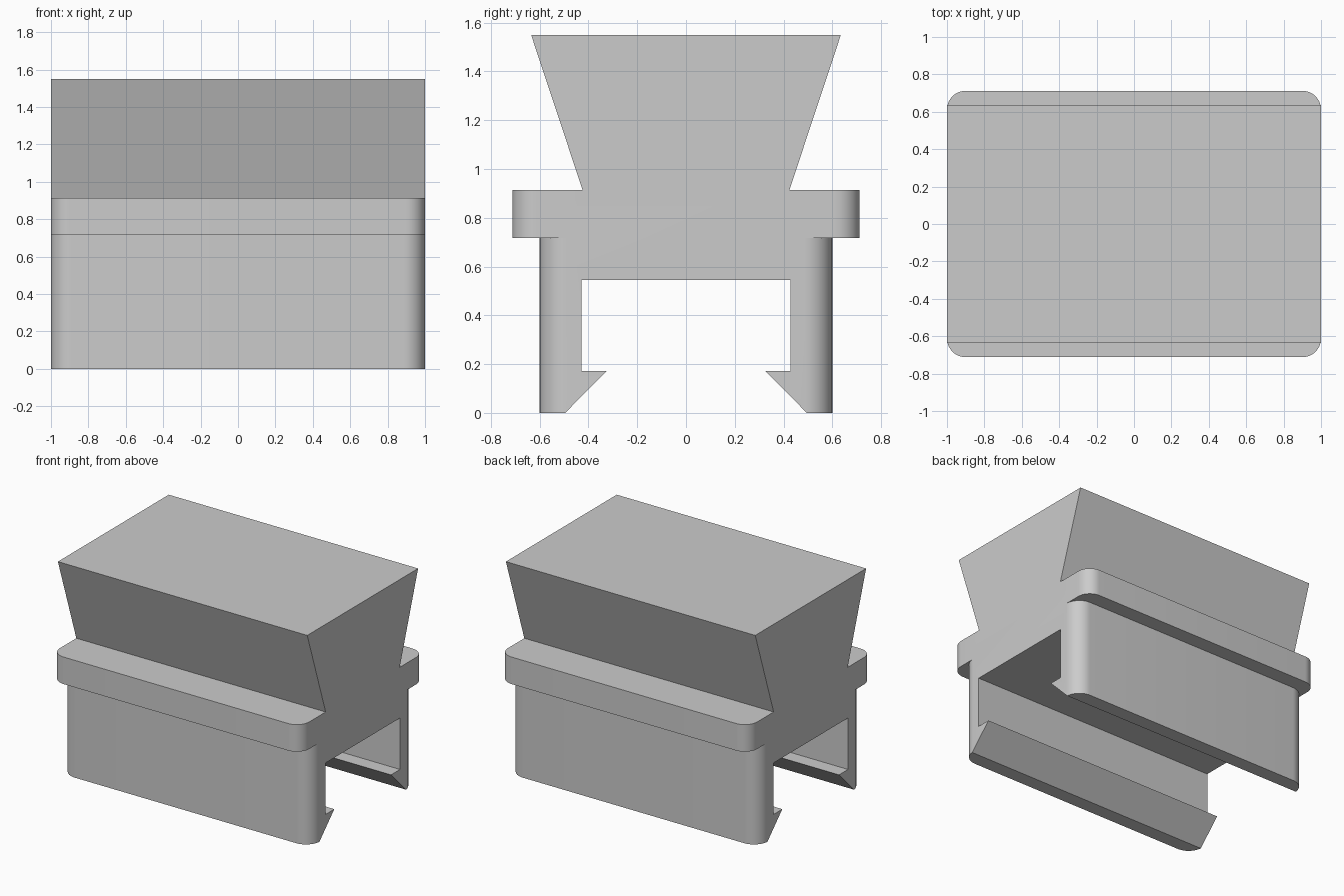
import bpy, bmesh, math

cube = bpy.data.objects.get("Cube")
if cube:
    bpy.data.objects.remove(cube)

grey = bpy.data.materials.new("plain grey")
grey.use_nodes = True
COLOUR = (0.6, 0.6, 0.6, 1)
grey.diffuse_color = COLOUR
grey.node_tree.nodes["Principled BSDF"].inputs["Base Color"].default_value = COLOUR


def add_object(name, bm):
    bmesh.ops.recalc_face_normals(bm, faces=bm.faces)
    mesh = bpy.data.meshes.new(name)
    bm.to_mesh(mesh)
    bm.free()
    mesh.materials.append(grey)
    obj = bpy.data.objects.new(name, mesh)
    bpy.context.collection.objects.link(obj)
    return obj


def prism(name, half, half_length):
    """Extrude along x a (y, z) half profile mirrored across y = 0."""
    outline = half + [(-y, z) for y, z in reversed(half)]
    bm = bmesh.new()
    face = bm.faces.new([bm.verts.new((-half_length, y, z)) for y, z in outline])
    ext = bmesh.ops.extrude_face_region(bm, geom=[face])
    verts = [v for v in ext["geom"] if isinstance(v, bmesh.types.BMVert)]
    bmesh.ops.translate(bm, verts=verts, vec=(2 * half_length, 0, 0))
    return add_object(name, bm)


def rounded_block(name, half_width, z0, z1, radius):
    """Box with rounded vertical edges."""
    bm = bmesh.new()
    bmesh.ops.create_cube(bm, size=2)
    for v in bm.verts:
        v.co.y *= half_width
        v.co.z = z1 if v.co.z > 0 else z0
    upright = [e for e in bm.edges
               if abs(e.verts[0].co.z - e.verts[1].co.z) > 0.01]
    bmesh.ops.bevel(bm, geom=upright, offset=radius, segments=12,
                    profile=0.5, affect='EDGES')
    return add_object(name, bm)


def boolean(target, other, operation):
    mod = target.modifiers.new(other.name, 'BOOLEAN')
    mod.operation = operation
    mod.solver = 'EXACT'
    mod.object = other
    bpy.ops.object.select_all(action='DESELECT')
    bpy.context.view_layer.objects.active = target
    target.select_set(True)
    bpy.ops.object.modifier_apply(modifier=mod.name)
    bpy.data.objects.remove(other)


# Clip legs: rounded block with a hooked slot cut through its length
clip = rounded_block("clip_body", 0.6, 0, 0.718, 0.113)
slot = prism("slot_cutter", [(0.545, -0.05), (0.325, 0.172),
                             (0.428, 0.172), (0.428, 0.545)], 1.2)
boolean(clip, slot, 'DIFFERENCE')

# Flange collar and flared top joined into the same solid
boolean(clip, rounded_block("flange", 0.712, 0.718, 0.914, 0.1), 'UNION')
boolean(clip, prism("flared_top", [(0.424, 0.914), (0.635, 1.55)], 1), 'UNION')

# Smooth rounded corners, crisp edges elsewhere
bpy.ops.object.shade_smooth_by_angle(angle=math.radians(30))
